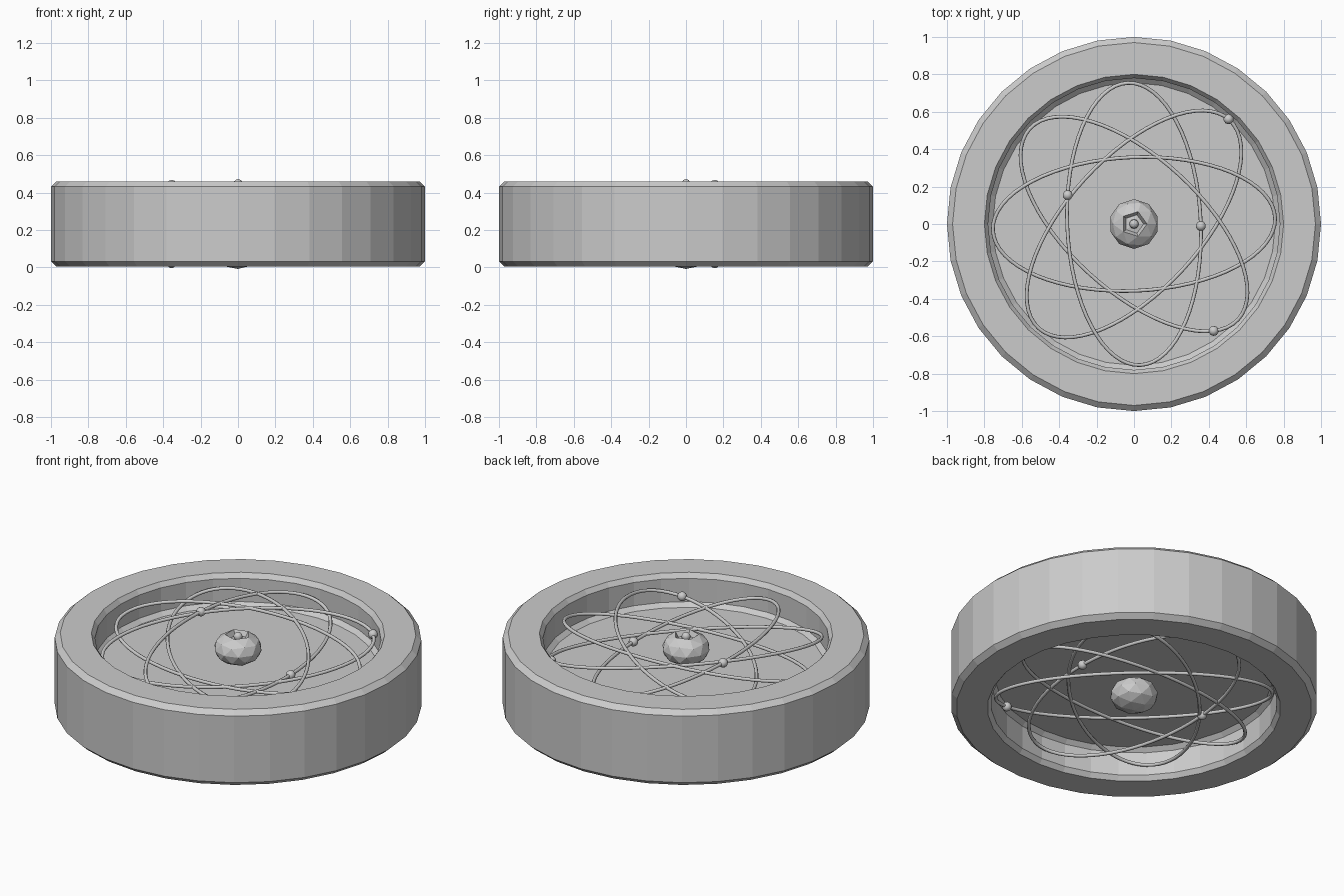
import bpy, bmesh, math
from mathutils import Vector, Matrix

old = bpy.data.objects.get("Cube")
if old:
    bpy.data.objects.remove(old, do_unlink=True)

grey = bpy.data.materials.new("plain_grey")
grey.use_nodes = True
grey.diffuse_color = (0.6, 0.6, 0.6, 1)
grey.node_tree.nodes["Principled BSDF"].inputs["Base Color"].default_value = (0.6, 0.6, 0.6, 1)

MID = 0.2325            # height of the plane of symmetry
LAYER = 0.147           # distance of each orbit layer from it
MAJOR, MINOR, LIFT = 0.755, 0.357, 0.064


def finish(bm, name):
    bmesh.ops.recalc_face_normals(bm, faces=bm.faces)
    mesh = bpy.data.meshes.new(name)
    bm.to_mesh(mesh)
    bm.free()
    mesh.materials.append(grey)
    obj = bpy.data.objects.new(name, mesh)
    bpy.context.collection.objects.link(obj)
    return obj


def orbit_point(turn, t, side):
    """Point on a tilted ellipse, mirrored below the plane for side -1."""
    p = Vector((MAJOR * math.cos(t), MINOR * math.sin(t), 0))
    p = Matrix.Rotation(turn, 3, 'Z') @ p
    p.z = MID + side * (LAYER + LIFT * math.sin(t))
    return p


def ball(name, centre, radius):
    bm = bmesh.new()
    bmesh.ops.create_icosphere(bm, subdivisions=2, radius=radius,
                               matrix=Matrix.Translation(centre))
    obj = finish(bm, name)
    obj.data.shade_smooth()
    return obj


# Rim and central web, turned from one bevelled profile
half = [(0, 0.037), (0.755, 0.037), (0.78, 0.06), (0.78, 0.2),
        (0.8, 0.2275), (0.97, 0.2275), (1, 0.2)]
profile = half + [(r, -h) for r, h in reversed(half)]
bm = bmesh.new()
verts = [bm.verts.new((r, 0, MID + h)) for r, h in profile]
edges = [bm.edges.new(pair) for pair in zip(verts, verts[1:])]
bmesh.ops.spin(bm, geom=verts + edges, cent=(0, 0, 0), axis=(0, 0, 1),
               angle=math.tau, steps=32, use_merge=False)
bmesh.ops.remove_doubles(bm, verts=bm.verts, dist=0.0005)
finish(bm, "bevelled_wheel")


def nucleus(name, side):
    """Flattened faceted core; the upper one has a dimple in its top."""
    bm = bmesh.new()
    bmesh.ops.create_icosphere(bm, subdivisions=2, radius=0.133)
    if side > 0:
        top = max(bm.verts, key=lambda v: v.co.z)
        caps = list(top.link_faces)
        bmesh.ops.inset_region(bm, faces=caps, thickness=0.02)
        dimple = {v for f in top.link_faces for v in f.verts}
        for v in dimple:
            v.co.z -= 0.05
    bmesh.ops.scale(bm, verts=bm.verts, vec=(1, 1, 0.7))
    bmesh.ops.translate(bm, verts=bm.verts, vec=(0, 0, MID + side * LAYER))
    finish(bm, name)


def orbit(name, turn, side, steps=64, sides=8, radius=0.01):
    """Closed round wire swept along the ellipse."""
    bm = bmesh.new()
    rings = []
    for i in range(steps):
        t = math.tau * i / steps
        p = orbit_point(turn, t, side)
        along = (orbit_point(turn, t + 0.01, side) - orbit_point(turn, t - 0.01, side)).normalized()
        across = along.cross(Vector((0, 0, 1))).normalized()
        up = across.cross(along)
        ring = []
        for k in range(sides):
            a = math.tau * k / sides
            ring.append(bm.verts.new(p + radius * (math.cos(a) * across + math.sin(a) * up)))
        rings.append(ring)
    for i in range(steps):
        a, b = rings[i], rings[(i + 1) % steps]
        for k in range(sides):
            n = (k + 1) % sides
            bm.faces.new((a[k], a[n], b[n], b[k]))
    finish(bm, name).data.shade_smooth()


# Both faces of the wheel carry a core, four wire orbits and four beads
turns = [math.radians(-42.5 + 45 * i) for i in range(4)]
beads = [(0, -22), (2, 1), (3, 77), (3, -92)]    # orbit number, angle along it
for label, side in (("upper", 1), ("lower", -1)):
    nucleus(label + "_core", side)
    for i, turn in enumerate(turns):
        orbit(f"{label}_orbit_{i + 1}", turn, side)
    for i, (n, deg) in enumerate(beads):
        ball(f"{label}_bead_{i + 1}", orbit_point(turns[n], math.radians(deg), side), 0.027)

# Small bead resting in the dimple
ball("core_bead", (0, 0, MID + LAYER + 0.068), 0.025)
